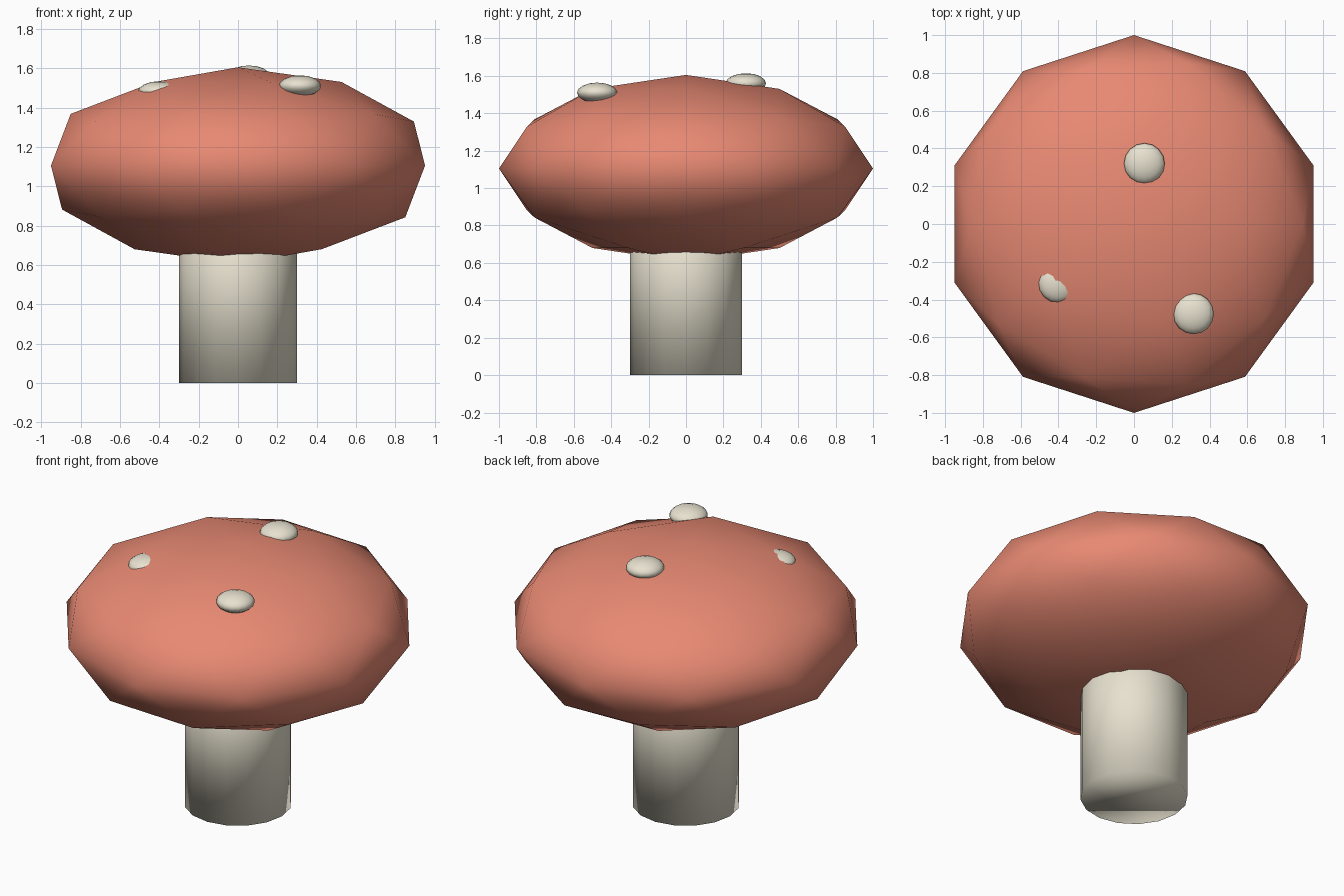
import bpy

default = bpy.data.objects.get("Cube")
if default:
    bpy.data.objects.remove(default, do_unlink=True)


def make_material(name, color):
    mat = bpy.data.materials.new(name)
    mat.use_nodes = True
    mat.diffuse_color = color
    mat.node_tree.nodes["Principled BSDF"].inputs["Base Color"].default_value = color
    return mat


def finish(name, mat, scale=(1, 1, 1)):
    obj = bpy.context.object
    obj.name = name
    obj.scale = scale
    obj.data.materials.append(mat)
    bpy.ops.object.shade_smooth()
    return obj


red = make_material("cap_red", (0.8, 0.25, 0.17, 1))
cream = make_material("cream", (0.9, 0.85, 0.7, 1))

# Stem
bpy.ops.mesh.primitive_cylinder_add(vertices=16, radius=0.3, depth=1, location=(0, 0, 0.5))
finish("stem", cream)

# Flattened low-poly cap
bpy.ops.mesh.primitive_ico_sphere_add(subdivisions=2, radius=1, location=(0, 0, 1.105))
finish("cap", red, (1, 1, 0.5))

# Spots resting on the cap, the right one mostly sunk in
spots = {
    "back_spot": (0.055, 0.32, 1.56),
    "front_left_spot": (0.315, -0.475, 1.51),
    "front_right_spot": (-0.4, -0.31, 1.48),
}
for name, location in spots.items():
    bpy.ops.mesh.primitive_uv_sphere_add(segments=16, ring_count=8, radius=0.108, location=location)
    finish(name, cream, (1, 1, 0.5))
